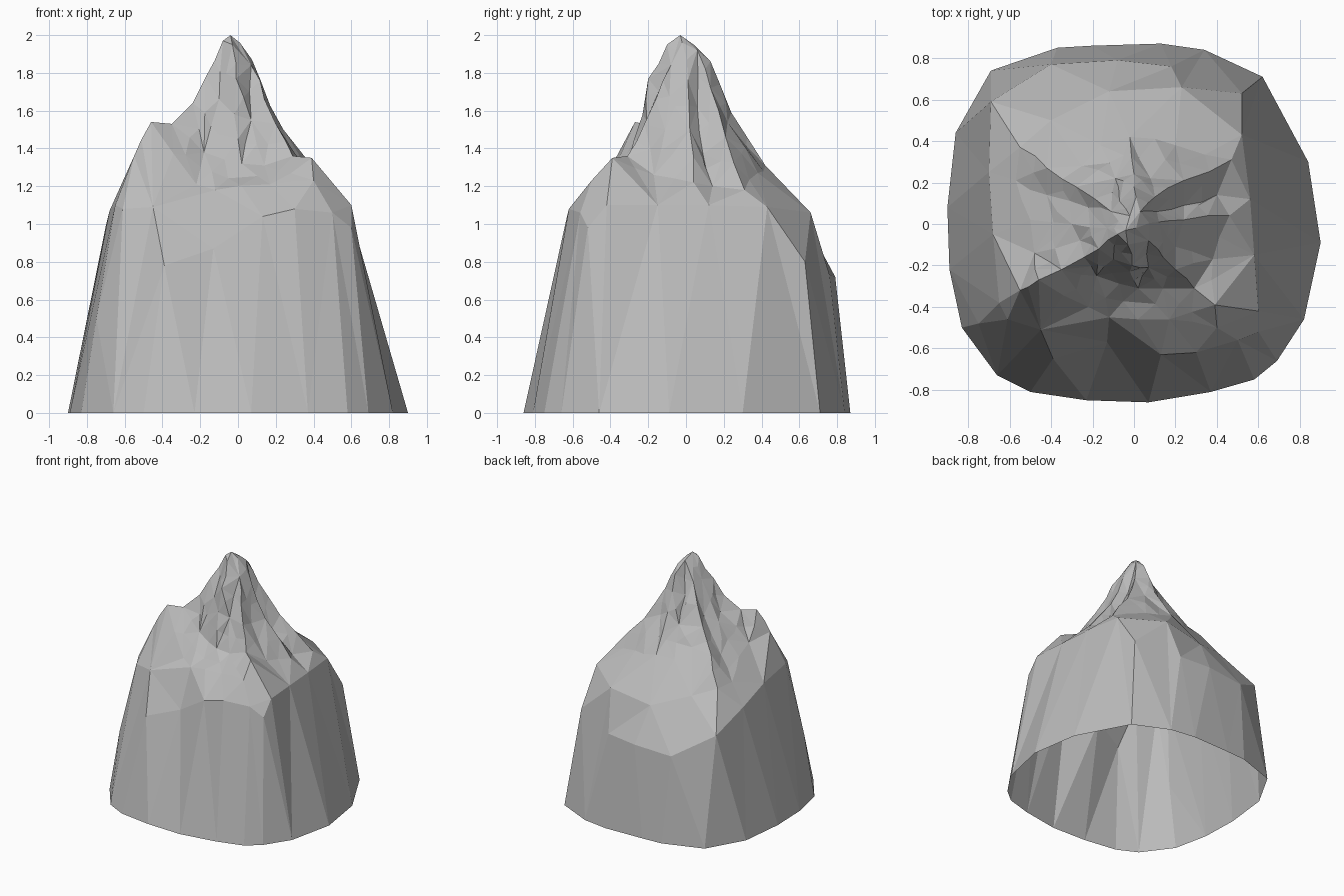
import bpy
import bmesh
import random
from mathutils import Vector
from mathutils.geometry import delaunay_2d_cdt

random.seed(4)
default = bpy.data.objects.get("Cube")
if default:
    bpy.data.objects.remove(default, do_unlink=True)


def make_material(name, value):
    """One flat grey material."""
    material = bpy.data.materials.new(name)
    material.use_nodes = True
    colour = (value, value, value, 1)
    material.diffuse_color = colour
    material.node_tree.nodes["Principled BSDF"].inputs["Base Color"].default_value = colour
    return material


# Foot of the cliffs, at ground level
foot = [(.9, -.09), (.84, .3), (.62, .71), (.34, .84), (.13, .87), (-.2, .86),
        (-.37, .85), (-.69, .74), (-.86, .44), (-.9, .08), (-.89, -.22),
        (-.83, -.5), (-.66, -.73), (-.5, -.81), (-.23, -.85), (.07, -.86),
        (.37, -.81), (.58, -.75), (.69, -.66), (.82, -.46)]

# Rim where the cliffs turn into the upper slopes
rim = [(.6, -.42, 1.1), (.58, -.15, 1.1), (.56, .12, 1.1), (.52, .43, 1.09),
       (.52, .63, .8), (.23, .66, 1.06), (.18, .76, .73), (-.08, .79, .72),
       (-.4, .77, .7), (-.69, .59, .88), (-.7, .25, .99), (-.68, -.05, 1.07),
       (-.65, -.38, 1.1), (-.61, -.46, 1.08), (-.45, -.51, 1.09),
       (-.12, -.45, 1.18), (.13, -.63, 1.04), (.3, -.62, 1.08), (.5, -.56, 1.06)]

# Bulges on the cliff faces
bulges = [(-.39, -.65, .78), (-.75, -.48, .5), (.6, -.52, .98)]

# Ridges run from the summit down to the rim
summit = (-.04, -.03, 2)
ridges = {
    "front left": [(-.08, -.05, 1.97), (-.17, -.12, 1.78), (-.24, -.16, 1.64),
                   (-.35, -.22, 1.53), (-.46, -.27, 1.54), (-.55, -.32, 1.36)],
    "front": [(-.03, -.1, 1.95), (-.01, -.2, 1.77), (-.02, -.23, 1.58), (.02, -.31, 1.32)],
    "front right": [(.07, -.08, 1.84), (.14, -.16, 1.66), (.2, -.22, 1.53),
                    (.29, -.31, 1.36), (.39, -.39, 1.35), (.4, -.5, 1.23)],
    "right": [(.01, -.02, 1.96), (.12, .01, 1.76), (.24, .02, 1.5), (.46, .04, 1.22)],
    "back right": [(.03, .06, 1.92), (.1, .13, 1.72), (.24, .21, 1.46), (.47, .31, 1.18)],
    "back": [(-.02, .04, 1.95), (.01, .13, 1.86), (0, .18, 1.74), (0, .24, 1.59),
             (-.02, .42, 1.31), (-.12, .64, 1)],
    "back left": [(-.11, .06, 1.8), (-.28, .18, 1.52), (-.42, .27, 1.36), (-.55, .37, 1.15)],
    "left": [(-.13, -.02, 1.8), (-.3, 0, 1.5), (-.5, .02, 1.27)],
}

# Gullies between the ridges
gullies = [
    [(-.1, -.17, 1.66), (-.18, -.25, 1.38), (-.22, -.4, 1.21)],
    [(.07, -.21, 1.55), (.14, -.31, 1.31), (.17, -.46, 1.21)],
    [(.2, -.11, 1.5), (.38, -.17, 1.26)],
    [(.11, .06, 1.62), (.24, .09, 1.37), (.4, .14, 1.2)],
    [(.08, .22, 1.54), (.2, .38, 1.27)],
    [(-.07, .11, 1.7), (-.09, .22, 1.5), (-.16, .38, 1.29)],
    [(-.25, .28, 1.38), (-.4, .5, 1.1)],
    [(-.22, .08, 1.56), (-.42, .14, 1.31), (-.57, .21, 1.15)],
    [(-.26, -.08, 1.54), (-.48, -.14, 1.32)],
]

# Crack that runs from the rim down the front cliff to the foot
cliff_crack = [(-.12, -.45, 1.18), (-.13, -.57, .87), (-.23, -.85, 0)]

points = [Vector(summit)] + [Vector(p) for p in bulges]
creases = []


def add_crease(line, start=None, closed=False):
    """Add points joined in a line, from a start point or back to the first."""
    first = len(points)
    points.extend(Vector(p) for p in line)
    path = list(range(first, len(points)))
    if start is not None:
        path.insert(0, start)
    if closed:
        path.append(first)
    creases.extend(zip(path, path[1:]))


# Gather the survey lines, and keep each one as a crease
add_crease([(x, y, 0) for x, y in foot], closed=True)
add_crease(rim, closed=True)
add_crease(cliff_crack)
for line in ridges.values():
    add_crease(line, start=0)
for line in gullies:
    add_crease(line)

flat, _, triangles, sources, _, _ = delaunay_2d_cdt(
    [p.xy for p in points], creases, [], 0, 1e-5)

# Raise the triangulated plan into a mountain, open underneath
bm = bmesh.new()
verts = [bm.verts.new((co.x, co.y, points[source[0]].z))
         for co, source in zip(flat, sources)]
for triangle in triangles:
    bm.faces.new([verts[i] for i in triangle])

# Break the longer upper slopes into smaller rough facets
long_edges = [e for e in bm.edges
              if min(v.co.z for v in e.verts) > 1.12 and e.calc_length() > .2]
surveyed = len(bm.verts)
bmesh.ops.subdivide_edges(bm, edges=long_edges, cuts=1)
bm.verts.ensure_lookup_table()
for v in bm.verts[surveyed:]:
    v.co += Vector([random.uniform(-.012, .012) for _ in range(3)])
bmesh.ops.triangulate(bm, faces=bm.faces[:])
bmesh.ops.recalc_face_normals(bm, faces=bm.faces[:])
if sum(f.normal.z for f in bm.faces) < 0:
    bmesh.ops.reverse_faces(bm, faces=bm.faces[:])

mesh = bpy.data.meshes.new("mountain")
bm.to_mesh(mesh)
bm.free()
mesh.materials.append(make_material("rock grey", .5))
mountain = bpy.data.objects.new("mountain", mesh)
bpy.context.collection.objects.link(mountain)
